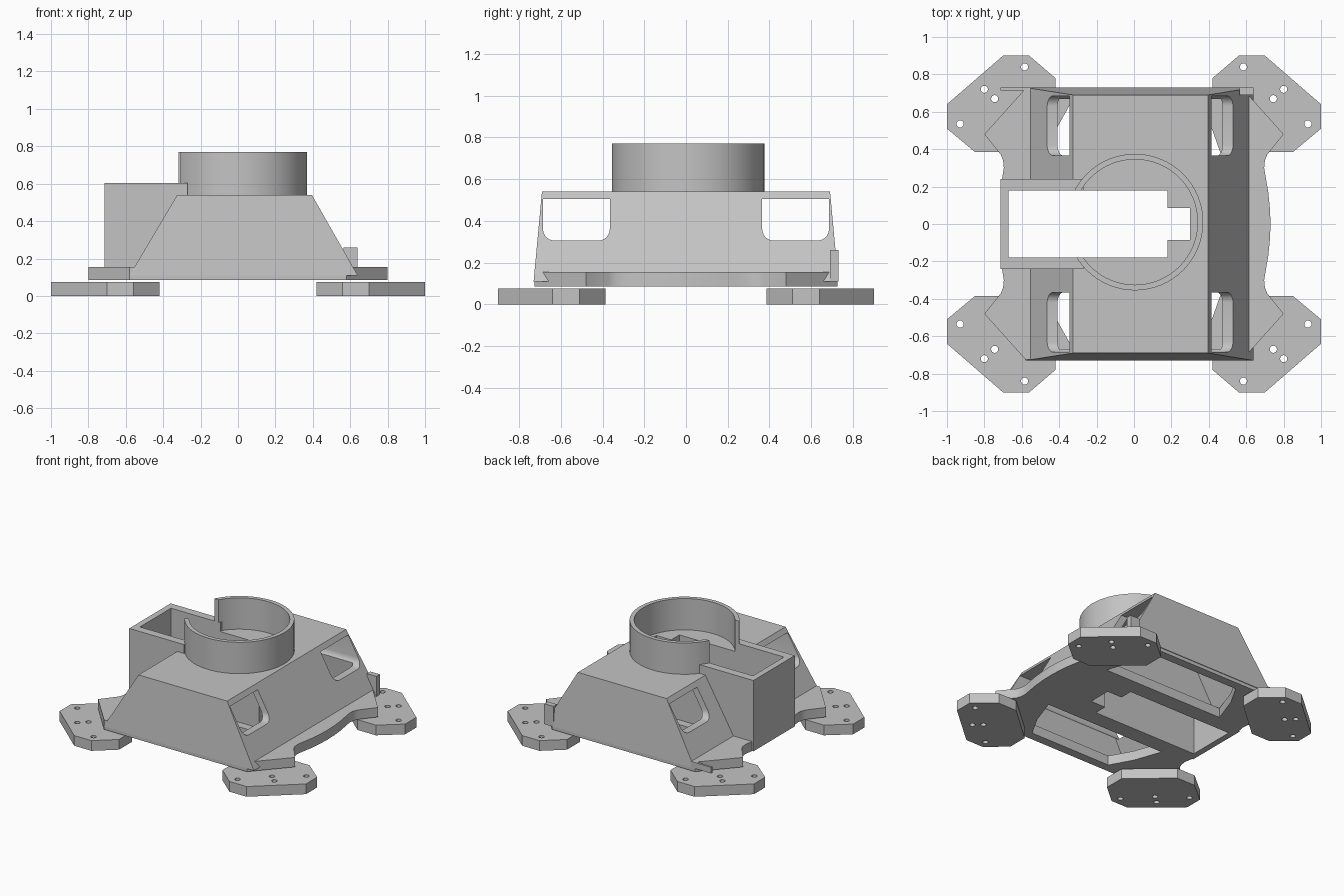
import bpy, bmesh, math
from mathutils import Matrix

if "Cube" in bpy.data.objects:
    bpy.data.objects.remove(bpy.data.objects["Cube"])

mat = bpy.data.materials.new("light grey plastic")
GREY = (0.55, 0.55, 0.55, 1)
mat.diffuse_color = GREY
mat.use_nodes = True
mat.node_tree.nodes["Principled BSDF"].inputs["Base Color"].default_value = GREY


def finish(name, bm):
    bmesh.ops.recalc_face_normals(bm, faces=bm.faces)
    mesh = bpy.data.meshes.new(name)
    bm.to_mesh(mesh)
    bm.free()
    mesh.materials.append(mat)
    obj = bpy.data.objects.new(name, mesh)
    bpy.context.collection.objects.link(obj)
    return obj


def prism(name, outline, z0, z1, turn=None):
    """Extrude a flat outline from z0 to z1."""
    bm = bmesh.new()
    face = bm.faces.new([bm.verts.new((x, y, z0)) for x, y in outline])
    new = bmesh.ops.extrude_face_region(bm, geom=[face])["geom"]
    bmesh.ops.translate(bm, vec=(0, 0, z1 - z0),
                        verts=[v for v in new if isinstance(v, bmesh.types.BMVert)])
    if turn:
        bmesh.ops.transform(bm, matrix=turn, verts=bm.verts)
    return finish(name, bm)


def rect(x0, x1, y0, y1):
    return [(x0, y0), (x1, y0), (x1, y1), (x0, y1)]


def circle(cx, cy, r, n=64):
    return [(cx + r * math.cos(i * math.tau / n), cy + r * math.sin(i * math.tau / n))
            for i in range(n)]


def frustum(name, low, high, z0, z1):
    bm = bmesh.new()
    a = [bm.verts.new((x, y, z0)) for x, y in low]
    b = [bm.verts.new((x, y, z1)) for x, y in high]
    bm.faces.new(a)
    bm.faces.new(b)
    for i in range(4):
        j = (i + 1) % 4
        bm.faces.new((a[i], a[j], b[j], b[i]))
    return finish(name, bm)


def cut(obj, cutters):
    """Subtract the cutters and bake the result into the mesh."""
    for c in cutters:
        c.hide_render = True
        mod = obj.modifiers.new("cut", "BOOLEAN")
        mod.operation, mod.solver, mod.object = "DIFFERENCE", "EXACT", c
    bpy.context.view_layer.update()
    graph = bpy.context.evaluated_depsgraph_get()
    baked = bpy.data.meshes.new_from_object(obj.evaluated_get(graph))
    obj.modifiers.clear()
    obj.data = baked


helpers = []


def helper(obj):
    helpers.append(obj)
    return obj


# Slot running through the whole body, with a narrower notch at its inner end
slot = helper(prism("slot_cutter", [
    (-0.67, -0.18), (0.18, -0.18), (0.18, -0.085), (0.3, -0.085),
    (0.3, 0.085), (0.18, 0.085), (0.18, 0.18), (-0.67, 0.18)], -0.1, 1))

# Base plate: arced sides, necked corners, two wide openings
quarter = [(0.73, 0), (0.727, 0.08), (0.718, 0.17), (0.704, 0.25), (0.696, 0.3),
           (0.7, 0.34), (0.712, 0.37), (0.8, 0.48), (0.58, 0.725)]
right = [(x, -y) for x, y in reversed(quarter[1:])] + quarter
left = [(max(-x, -0.715) if abs(y) < 0.3 else -x, y) for x, y in reversed(right)]
base = prism("base_plate", right + left, 0.085, 0.155)
openings = [helper(prism("opening_cutter", [
    (-0.49, s * 0.3), (0.49, s * 0.3), (0.42, s * 0.5), (0.33, s * 0.66),
    (-0.33, s * 0.66), (-0.42, s * 0.5)], 0, 0.3)) for s in (-1, 1)]
cut(base, [slot] + openings)

# Hollow sloping housing
housing = frustum("housing", rect(-0.58, 0.64, -0.73, 0.73),
                  rect(-0.325, 0.395, -0.69, 0.69), 0.11, 0.54)
hollow = helper(frustum("hollow_cutter", rect(-0.53, 0.59, -0.69, 0.69),
                        rect(-0.29, 0.36, -0.65, 0.65), 0.1, 0.505))

# Windows with rounded lower corners, passing through both slopes
R = 0.055
inner, outer, sill, head = 0.365, 0.685, 0.305, 0.505
window = [(outer, head), (inner, head)]
for cy, start in ((inner + R, 180), (outer - R, 270)):
    window += [(cy + R * math.cos(math.radians(start + a)),
                sill + R + R * math.sin(math.radians(start + a))) for a in range(0, 91, 15)]
to_x = Matrix(((0, 0, 1, 0), (1, 0, 0, 0), (0, 1, 0, 0), (0, 0, 0, 1)))
windows = [helper(prism("window_cutter", [(s * y, z) for y, z in window], -1, 1, to_x))
           for s in (-1, 1)]
cut(housing, [hollow, slot] + windows)

# Rectangular chute: outer box and its continuation under the deck
box = prism("chute_box", rect(-0.715, -0.27, -0.24, 0.24), 0.085, 0.605)
cut(box, [slot])
chute = prism("inner_chute", rect(-0.3, 0.34, -0.24, 0.24), 0.12, 0.53)
cut(chute, [slot])

# Round collar, open where the slot meets it
collar = prism("collar", circle(0.005, 0.01, 0.365), 0.52, 0.77)
bore = helper(prism("bore_cutter", circle(0.005, 0.01, 0.335), 0.4, 1))
cut(collar, [bore, slot])

# Small panel ends at the back corners
prism("back_tab_left", rect(0.565, 0.64, 0.69, 0.73), 0.11, 0.26)
prism("back_tab_right", rect(-0.715, -0.55, 0.715, 0.73), 0.11, 0.155)

# Four foot pads with bolt holes
pad = [(0.42, 0.78), (0.56, 0.9), (0.7, 0.9), (1, 0.64),
       (1, 0.51), (0.85, 0.385), (0.7, 0.385), (0.42, 0.63)]
bolts = [(0.585, 0.84), (0.8, 0.72), (0.745, 0.67), (0.93, 0.535)]
for sx, side in ((1, "left"), (-1, "right")):
    for sy, end in ((-1, "front"), (1, "back")):
        foot = prism(f"{end}_{side}_foot", [(sx * x, sy * y) for x, y in pad], 0, 0.075)
        cut(foot, [helper(prism("bolt_cutter", circle(sx * x, sy * y, 0.019, 16), -0.1, 0.2))
                   for x, y in bolts])

for h in helpers:
    bpy.data.objects.remove(h)

# Smooth the round parts while keeping edges sharp
for obj in (collar, base, housing):
    bpy.ops.object.select_all(action="DESELECT")
    obj.select_set(True)
    bpy.context.view_layer.objects.active = obj
    bpy.ops.object.shade_smooth_by_angle(angle=math.radians(25))
